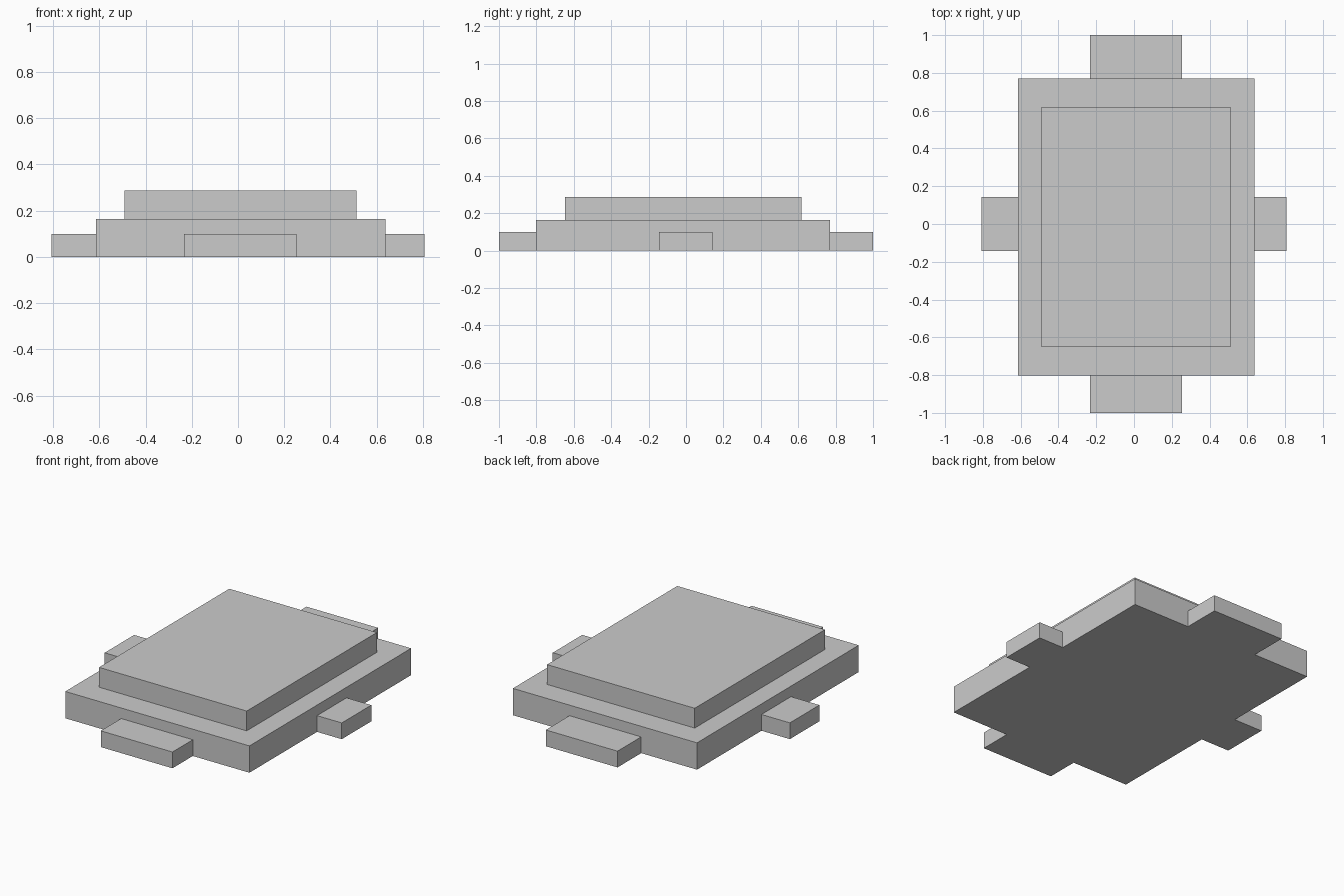
import bpy
import bmesh

if "Cube" in bpy.data.objects:
    bpy.data.objects.remove(bpy.data.objects["Cube"])


def box(name, x, y, z):
    """Flat-sided box spanning the given (min, max) ranges."""
    bm = bmesh.new()
    bmesh.ops.create_cube(bm, size=1)
    for v in bm.verts:
        v.co = [lo if c < 0 else hi for c, (lo, hi) in zip(v.co, (x, y, z))]
    mesh = bpy.data.meshes.new(name)
    bm.to_mesh(mesh)
    bm.free()
    obj = bpy.data.objects.new(name, mesh)
    bpy.context.collection.objects.link(obj)
    return obj


BASE_X, BASE_Y = (-0.614, 0.639), (-0.802, 0.77)
BASE_TOP, TOP, STEP_TOP = 0.165, 0.287, 0.1
END_X, SIDE_Y = (-0.234, 0.254), (-0.144, 0.143)

# Two stacked tiers
box("lower_platform", BASE_X, BASE_Y, (0, BASE_TOP))
box("upper_platform", (-0.492, 0.513), (-0.648, 0.618), (BASE_TOP, TOP))

# Low steps against each side of the lower platform
step_z = (0, STEP_TOP)
box("front_step", END_X, (-1, BASE_Y[0]), step_z)
box("back_step", END_X, (BASE_Y[1], 1), step_z)
box("left_step", (-0.807, BASE_X[0]), SIDE_Y, step_z)
box("right_step", (BASE_X[1], 0.807), SIDE_Y, step_z)
